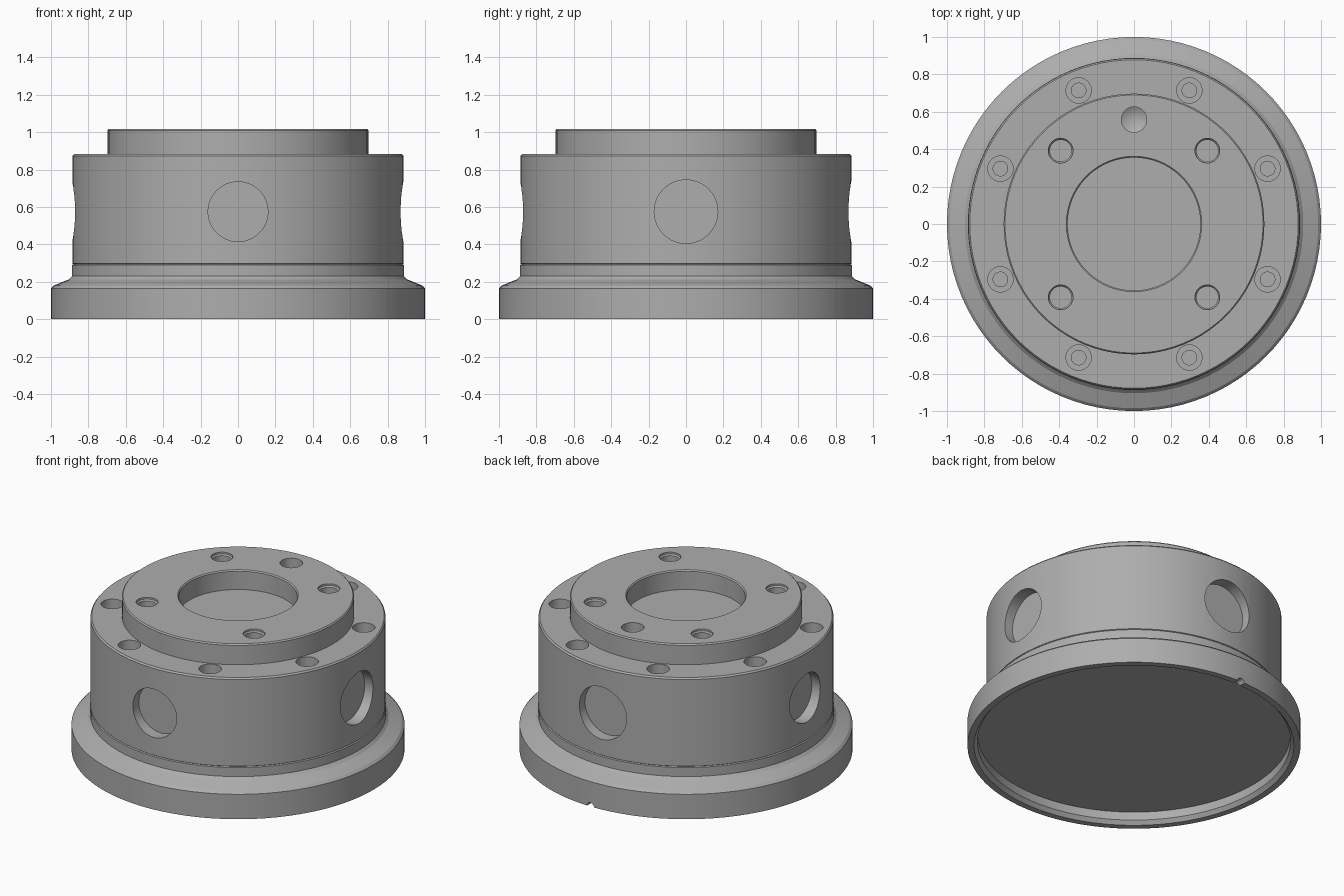
import bpy, bmesh
from math import pi, cos, sin, radians
from mathutils import Matrix, Vector

cube = bpy.data.objects.get("Cube")
if cube:
    bpy.data.objects.remove(cube, do_unlink=True)

grey = bpy.data.materials.new("machined grey")
grey.use_nodes = True
colour = (0.42, 0.42, 0.42, 1)
grey.diffuse_color = colour
grey.node_tree.nodes["Principled BSDF"].inputs["Base Color"].default_value = colour


def lathe(name, profile, segs, matrix=Matrix()):
    """Solid of revolution; the profile starts and ends on the axis."""
    bm = bmesh.new()
    verts = [bm.verts.new((r, 0, z)) for r, z in profile]
    edges = [bm.edges.new(pair) for pair in zip(verts, verts[1:])]
    bmesh.ops.spin(bm, geom=verts + edges, axis=(0, 0, 1), cent=(0, 0, 0),
                   angle=2 * pi, steps=segs, use_duplicate=False)
    bmesh.ops.remove_doubles(bm, verts=bm.verts, dist=1e-5)
    bmesh.ops.recalc_face_normals(bm, faces=bm.faces)
    bm.transform(matrix)
    mesh = bpy.data.meshes.new(name)
    bm.to_mesh(mesh)
    bm.free()
    mesh.materials.append(grey)
    obj = bpy.data.objects.new(name, mesh)
    bpy.context.collection.objects.link(obj)
    return obj


def cut(part, cutters):
    """Subtract each cutter, then delete it."""
    bpy.context.view_layer.objects.active = part
    for cutter in cutters:
        mod = part.modifiers.new("cut", "BOOLEAN")
        mod.operation = "DIFFERENCE"
        mod.solver = "EXACT"
        mod.object = cutter
        bpy.ops.object.modifier_apply(modifier=mod.name)
        bpy.data.objects.remove(cutter, do_unlink=True)


def drill(x, y, top, steps):
    """Vertical hole cutter from (radius, depth) steps below a surface."""
    first = steps[0][0]
    profile = [(0, 0.05), (first, 0.05)] + [(r, -d) for r, d in steps]
    return lathe("drill", profile, 32, Matrix.Translation((x, y, top)))


def side_drill(angle, z, radius, inner, outer):
    """Radial hole cutter pointing outwards at an angle."""
    way = Vector((cos(angle), sin(angle), 0))
    turn = way.to_track_quat("Z", "Y").to_matrix().to_4x4()
    profile = [(0, inner), (radius, inner), (radius, outer), (0, outer)]
    return lathe("side_drill", profile, 48, Matrix.Translation((0, 0, z)) @ turn)


# Base flange with a recessed underside and sloped shoulder
base = lathe("base_flange", [
    (0, 0.08), (0.94, 0.08), (0.94, 0.025), (0.96, 0), (1, 0), (1, 0.165),
    (0.985, 0.18), (0.905, 0.213), (0.888, 0.23), (0.888, 0.29),
    (0.88, 0.294), (0, 0.294)], 96)
cut(base, [side_drill(pi / 2, 0, 0.025, 0.9, 1.1)])

# Main housing
housing = lathe("housing", [
    (0, 0.294), (0.88, 0.294), (0.886, 0.298), (0.886, 0.872),
    (0.878, 0.882), (0, 0.882)], 96)
ports = [side_drill(radians(a), 0.575, r, 0.81, 1.0)
         for a, r in ((-90, 0.16), (0, 0.17), (90, 0.173), (180, 0.16))]
bolts = []
for i in range(8):
    a = radians(22.5 + 45 * i)
    bolts.append(drill(0.773 * cos(a), 0.773 * sin(a), 0.882,
                       [(0.068, 0.09), (0.039, 0.09), (0.039, 0.2), (0, 0.2)]))
cut(housing, ports + bolts)

# Raised top boss with a central bore
boss = lathe("top_boss", [
    (0, 0.875), (0.697, 0.875), (0.697, 1.01), (0.69, 1.018),
    (0.362, 1.018), (0.355, 1.011), (0.355, 0.89), (0, 0.89)], 80)
holes = [drill(x, y, 1.018, [(0.066, 0), (0.066, 0.012), (0.058, 0.02),
                             (0.058, 0.09), (0, 0.09)])
         for x in (-0.392, 0.392) for y in (-0.392, 0.392)]
holes.append(drill(0, 0.558, 1.018, [(0.068, 0.08), (0, 0.12)]))
cut(boss, holes)

# Smooth shading with sharp machined edges
for obj in bpy.context.scene.objects:
    obj.select_set(obj in (base, housing, boss))
bpy.context.view_layer.objects.active = boss
bpy.ops.object.shade_smooth_by_angle(angle=radians(20))
